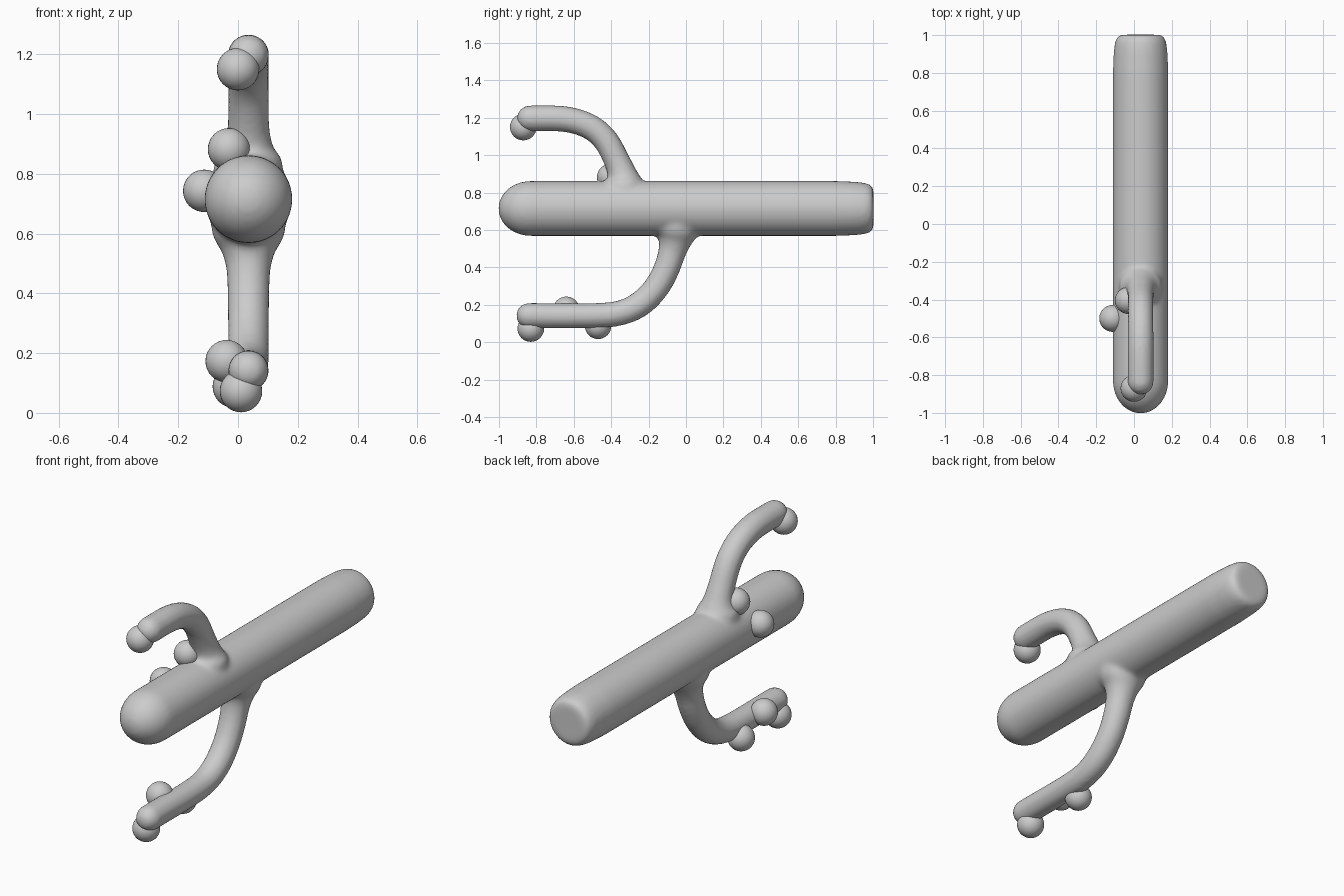
import bpy, bmesh, math
from mathutils import Vector

if "Cube" in bpy.data.objects:
    bpy.data.objects.remove(bpy.data.objects["Cube"])

CX = 0.035      # x of the main axis
SIDES = 40


def spline(pts, steps=6):
    """Catmull-Rom through (y, z, radius) points."""
    p = [Vector(q) for q in pts]
    p = [2 * p[0] - p[1]] + p + [2 * p[-1] - p[-2]]
    out = []
    for i in range(1, len(p) - 2):
        a, b, c, d = p[i - 1:i + 3]
        for s in range(steps):
            t = s / steps
            out.append(0.5 * (2 * b + (c - a) * t + (2 * a - 5 * b + 4 * c - d) * t * t
                              + (3 * b - a - 3 * c + d) * t ** 3))
    return out + [p[-2]]


def loft(bm, path):
    """Round tube through (y, z, radius) rings with capped ends."""
    rings = []
    for i, (y, z, r) in enumerate(path):
        a, b = path[max(i - 1, 0)], path[min(i + 1, len(path) - 1)]
        t = Vector((0, b[0] - a[0], b[1] - a[1])).normalized()
        n = t.cross(Vector((1, 0, 0)))
        ring = []
        for k in range(SIDES):
            ang = 2 * math.pi * k / SIDES
            off = Vector((math.cos(ang), 0, 0)) + n * math.sin(ang)
            ring.append(bm.verts.new(Vector((CX, y, z)) + off * r))
        rings.append(ring)
    for r0, r1 in zip(rings, rings[1:]):
        for k in range(SIDES):
            j = (k + 1) % SIDES
            bm.faces.new((r0[k], r0[j], r1[j], r1[k]))
    bm.faces.new(rings[0][::-1])
    bm.faces.new(rings[-1])


def arm(pts):
    """Curved arm path ending in a rounded tip towards -y."""
    path = [tuple(v) for v in spline(pts)]
    y, z, r = path[-1]
    for i in range(1, 9):
        a = math.radians(88) * i / 8
        path.append((y - r * math.sin(a), z, r * math.cos(a)))
    return path


bm = bmesh.new()

# Main bar: domed front, flat softened back
R, Z = 0.147, 0.715
bar = [(-0.83 - 0.173 * math.cos(math.radians(a)), Z, R * math.sin(math.radians(a)))
       for a in range(2, 91, 8)]
bar += [(-0.6, Z, R), (0.0, Z, R), (0.8, Z, R), (0.9, Z, 0.143), (0.95, Z, 0.138),
        (0.98, Z, 0.13), (0.995, Z, 0.118), (1.002, Z, 0.1)]
loft(bm, bar)

# Upper arm, flared where it meets the bar
loft(bm, arm([(-0.33, 0.78, 0.12), (-0.335, 0.85, 0.11), (-0.34, 0.89, 0.083),
              (-0.365, 0.96, 0.07), (-0.43, 1.08, 0.068), (-0.52, 1.155, 0.068),
              (-0.65, 1.193, 0.069), (-0.835, 1.197, 0.069)]))

# Lower arm
loft(bm, arm([(-0.05, 0.67, 0.13), (-0.053, 0.59, 0.118), (-0.06, 0.54, 0.09),
              (-0.075, 0.48, 0.074), (-0.105, 0.39, 0.07), (-0.16, 0.29, 0.069),
              (-0.245, 0.205, 0.069), (-0.35, 0.157, 0.067), (-0.5, 0.142, 0.067),
              (-0.84, 0.142, 0.068)]))

bmesh.ops.recalc_face_normals(bm, faces=bm.faces)
mesh = bpy.data.meshes.new("bar_with_arms")
bm.to_mesh(mesh)
bm.free()
body = bpy.data.objects.new("bar_with_arms", mesh)
bpy.context.collection.objects.link(body)

# Fuse bar and arms into one soft skin
rem = body.modifiers.new("fuse", 'REMESH')
rem.mode = 'VOXEL'
rem.voxel_size = 0.014
rem.use_smooth_shade = True
smo = body.modifiers.new("soften", 'SMOOTH')
smo.factor = 0.5
smo.iterations = 5

# Small balls attached to the bar and arms
balls = {
    "upper_tip_ball": (0.0, -0.87, 1.15),
    "upper_root_ball": (-0.03, -0.405, 0.882),
    "bar_side_ball": (-0.113, -0.5, 0.743),
    "lower_tip_ball": (0.01, -0.83, 0.073),
    "lower_top_ball": (-0.038, -0.64, 0.173),
    "lower_under_ball": (-0.014, -0.47, 0.088),
}
for name, loc in balls.items():
    bpy.ops.mesh.primitive_uv_sphere_add(segments=32, ring_count=16, radius=0.071, location=loc)
    ball = bpy.context.object
    ball.name = name
    bpy.ops.object.shade_smooth()
